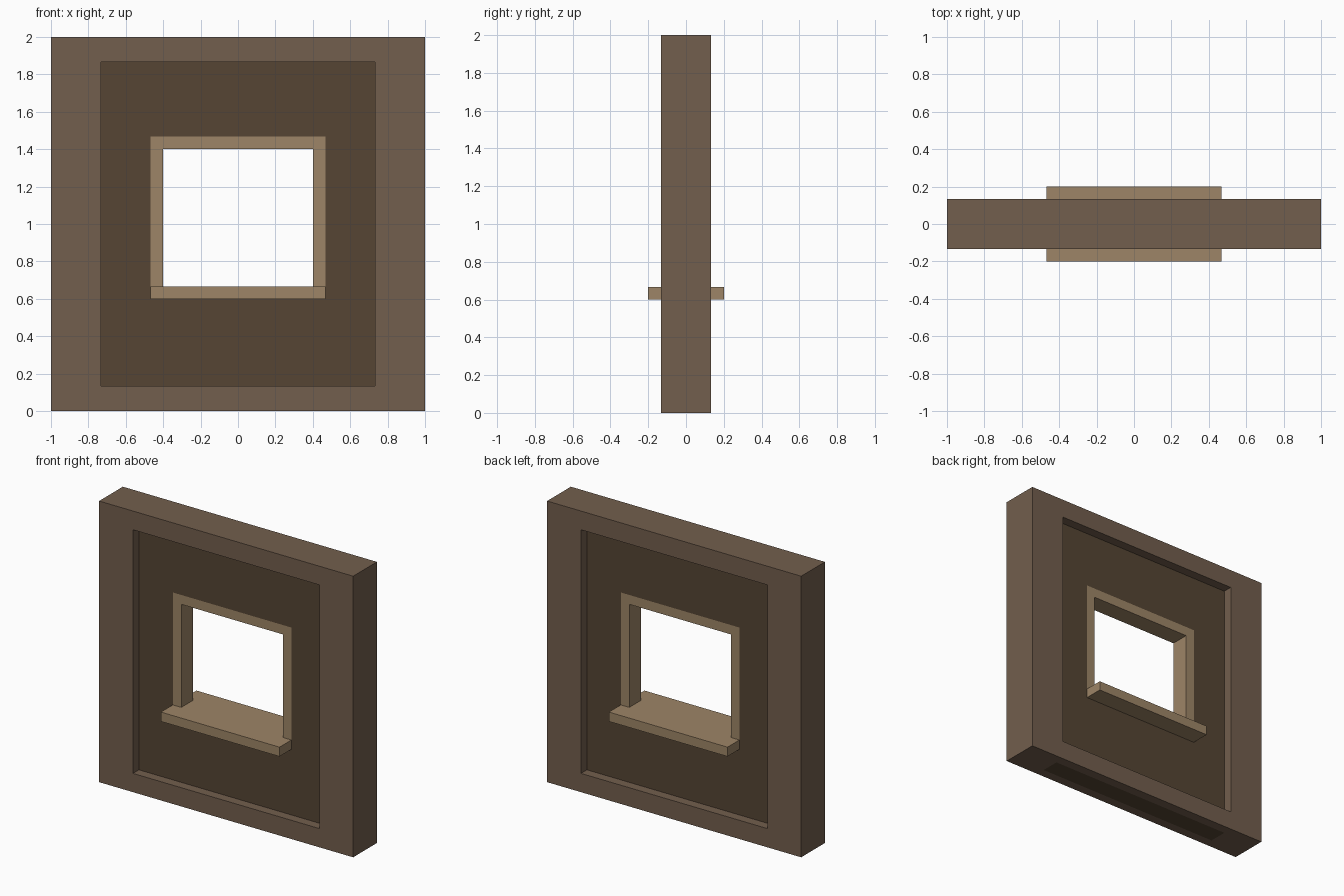
import bpy, bmesh
from math import copysign

if "Cube" in bpy.data.objects:
    bpy.data.objects.remove(bpy.data.objects["Cube"])

U = 2 / 30            # the design sits on a grid of 1/15 unit


def material(name, rgb):
    m = bpy.data.materials.new(name)
    m.diffuse_color = (*rgb, 1)
    m.use_nodes = True
    m.node_tree.nodes["Principled BSDF"].inputs["Base Color"].default_value = m.diffuse_color
    return m


WALL = material("wall_brown", (0.17, 0.113, 0.075))
DARK = material("panel_dark_brown", (0.092, 0.06, 0.034))
TRIM = material("trim_tan", (0.34, 0.235, 0.135))


def finish(name, bm, *mats):
    bmesh.ops.recalc_face_normals(bm, faces=bm.faces)
    me = bpy.data.meshes.new(name)
    bm.to_mesh(me)
    bm.free()
    for m in mats:
        me.materials.append(m)
    ob = bpy.data.objects.new(name, me)
    bpy.context.collection.objects.link(ob)
    return ob


def rect(x, z0, z1):
    return [(-x, z0), (x, z0), (x, z1), (-x, z1)]


def ring(outer, inner, depth):
    """Rectangular frame with a rectangular hole, symmetric about y = 0."""
    bm = bmesh.new()
    loops = [[bm.verts.new((x, y, z)) for x, z in pts]
             for pts, y in ((outer, -depth), (outer, depth), (inner, depth), (inner, -depth))]
    for k in range(4):
        a, b = loops[k], loops[(k + 1) % 4]
        for i in range(4):
            j = (i + 1) % 4
            bm.faces.new((a[i], a[j], b[j], b[i]))
    return bm


def prism(outline, depth):
    """Outline in x, z extruded from -depth to +depth in y."""
    bm = bmesh.new()
    face = bm.faces.new([bm.verts.new((x, -depth, z)) for x, z in outline])
    ext = bmesh.ops.extrude_face_region(bm, geom=[face])["geom"]
    bmesh.ops.translate(bm, vec=(0, 2 * depth, 0),
                        verts=[v for v in ext if isinstance(v, bmesh.types.BMVert)])
    return bm


# Thick outer wall frame, with the panel's dark edge showing flush in its underside
bm = ring(rect(15 * U, 0, 30 * U), rect(11 * U, 2 * U, 28 * U), 2 * U)
under = next(f for f in bm.faces if all(abs(v.co.z) < 1e-6 for v in f.verts))
bmesh.ops.inset_individual(bm, faces=[under], thickness=U)
for v in under.verts:
    v.co.x = copysign(11 * U, v.co.x)
    v.co.y = copysign(U, v.co.y)
under.material_index = 1
finish("wall_frame", bm, WALL, DARK)

# Recessed panel with the window hole
finish("recessed_panel", ring(rect(11 * U, 2 * U, 28 * U), rect(7 * U, 9 * U, 22 * U), U), DARK)

# Window casing: two jambs and a head, flush with the panel
casing = [(-7, 10), (-6, 10), (-6, 21), (6, 21), (6, 10), (7, 10), (7, 22), (-7, 22)]
finish("window_casing", prism([(x * U, z * U) for x, z in casing], U), TRIM)

# Sill projecting on both sides of the wall
finish("window_sill", prism(rect(7 * U, 9 * U, 10 * U), 3 * U), TRIM)
